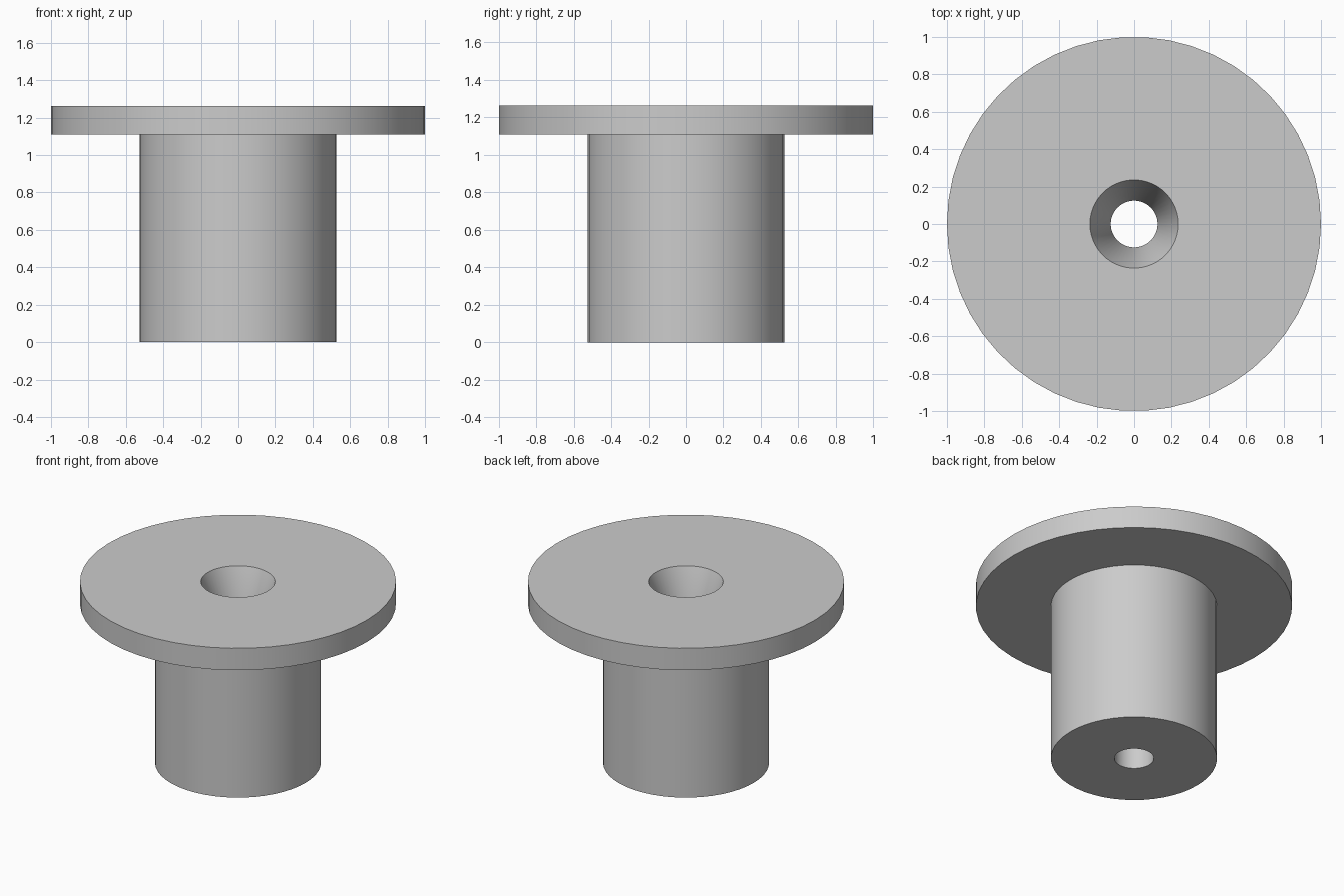
import bpy, bmesh, math

SIDES = 50

cube = bpy.data.objects.get("Cube")
if cube:
    bpy.data.objects.remove(cube, do_unlink=True)

grey = bpy.data.materials.new("plain grey")
grey.use_nodes = True
colour = (0.6, 0.6, 0.6, 1)
grey.diffuse_color = colour
grey.node_tree.nodes["Principled BSDF"].inputs["Base Color"].default_value = colour


def lathe(name, profile):
    """Turn a closed (radius, height) profile around z."""
    bm = bmesh.new()
    verts = [bm.verts.new((r, 0, z)) for r, z in profile]
    edges = [bm.edges.new((a, b)) for a, b in zip(verts, verts[1:] + verts[:1])]
    bmesh.ops.spin(bm, geom=verts + edges, cent=(0, 0, 0), axis=(0, 0, 1),
                   angle=2 * math.pi, steps=SIDES, use_duplicate=False)
    bmesh.ops.remove_doubles(bm, verts=bm.verts, dist=0.0005)
    bmesh.ops.recalc_face_normals(bm, faces=bm.faces)
    mesh = bpy.data.meshes.new(name)
    bm.to_mesh(mesh)
    bm.free()
    mesh.materials.append(grey)
    obj = bpy.data.objects.new(name, mesh)
    bpy.context.collection.objects.link(obj)
    bpy.ops.object.select_all(action="DESELECT")
    obj.select_set(True)
    bpy.context.view_layer.objects.active = obj
    bpy.ops.object.shade_smooth_by_angle(angle=math.radians(30))
    return obj


# Flanged bushing: shaft, wide flange, and a bore that flares at the top
lathe("flanged_bushing", [
    (0.125, 0), (0.526, 0),            # shaft end
    (0.526, 1.11), (1, 1.11),          # flange underside
    (1, 1.263), (0.236, 1.263),        # flange top
    (0.125, 0.96),                     # foot of the flared bore
])
